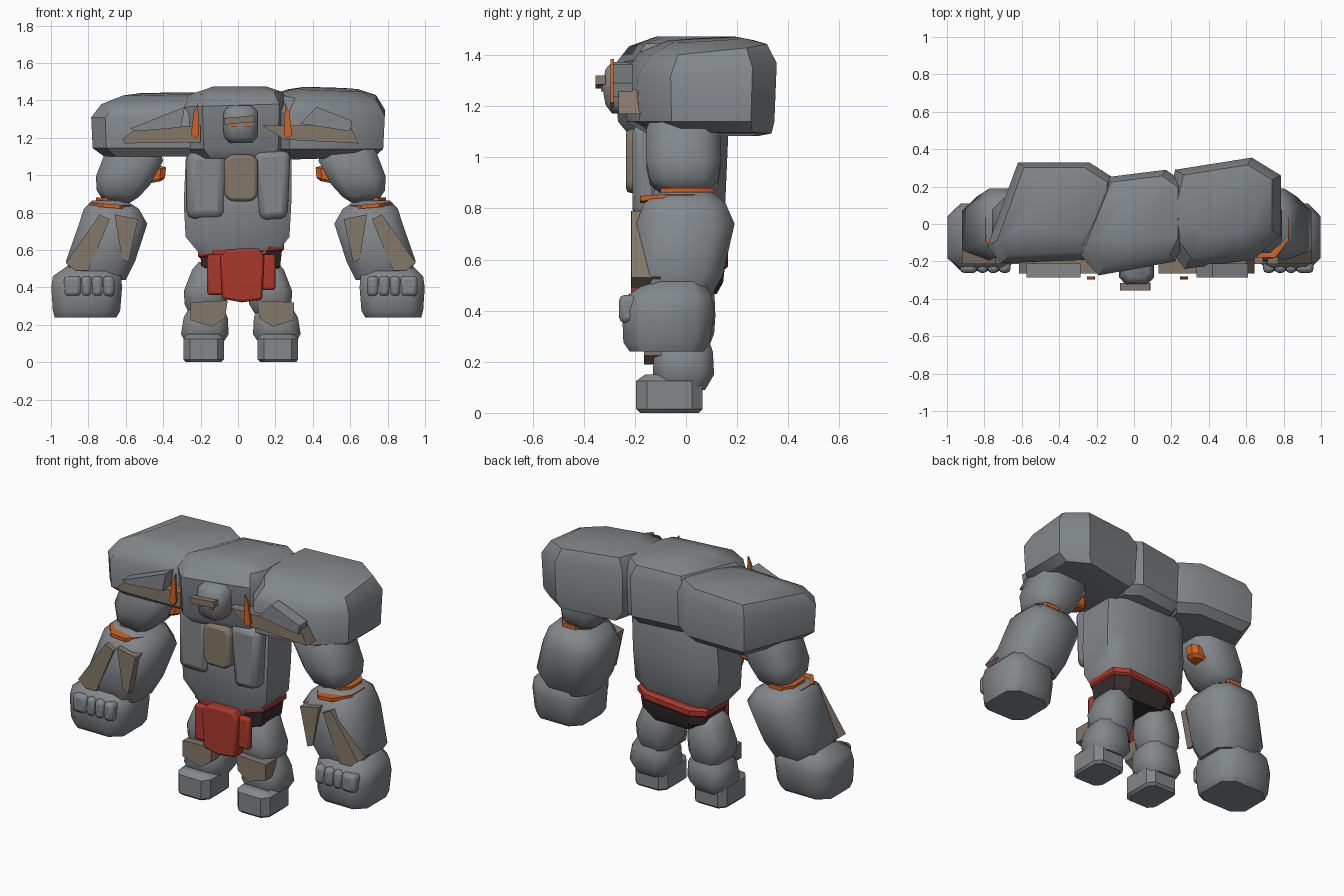
import bpy, bmesh, math
from mathutils import Vector


def material(name, rgb):
    m = bpy.data.materials.new(name)
    m.diffuse_color = (*rgb, 1)
    return m


STONE = material("grey stone", (0.225, 0.245, 0.26))
TAN = material("brown stone", (0.235, 0.185, 0.14))
ORANGE = material("orange crystal", (0.65, 0.12, 0.015))
RED = material("red cloth", (0.40, 0.04, 0.025))
DARK = material("dark leather", (0.035, 0.028, 0.026))


def finish(name, bm, mat, angle=30, bevel=0, segments=2):
    bmesh.ops.recalc_face_normals(bm, faces=bm.faces)
    me = bpy.data.meshes.new(name)
    bm.to_mesh(me)
    bm.free()
    me.materials.append(mat)
    ob = bpy.data.objects.new(name, me)
    bpy.context.collection.objects.link(ob)
    if bevel:
        mod = ob.modifiers.new("worn edges", 'BEVEL')
        mod.width, mod.segments, mod.limit_method = bevel, segments, 'ANGLE'
        mod.angle_limit = math.radians(25)
    bpy.ops.object.select_all(action='DESELECT')
    ob.select_set(True)
    bpy.context.view_layer.objects.active = ob
    bpy.ops.object.shade_smooth_by_angle(angle=math.radians(angle))
    return ob


def loft(name, rings, mat, **kw):
    """Skin a stack of equal-sized rings and cap both ends."""
    bm = bmesh.new()
    loops = [[bm.verts.new(p) for p in r] for r in rings]
    for a, b in zip(loops, loops[1:]):
        for i in range(len(a)):
            j = (i + 1) % len(a)
            bm.faces.new((a[i], a[j], b[j], b[i]))
    bm.faces.new(loops[0])
    bm.faces.new(loops[-1])
    return finish(name, bm, mat, **kw)


def rock(name, levels, mat=STONE, side=1, cut=0.5, slope=0, angle=48, **kw):
    """Chamfered boulder; levels are (z, x0, x1, y0, y1)."""
    rings = []
    for z, x0, x1, y0, y1 in levels:
        cx, cy, rx, ry = (x0 + x1) / 2, (y0 + y1) / 2, (x1 - x0) / 2, (y1 - y0) / 2
        k = 1 - cut
        shape = [(1, -k), (1, k), (k, 1), (-k, 1), (-1, k), (-1, -k), (-k, -1), (k, -1)]
        rings.append([(side * (cx + u * rx), cy + v * ry, z + slope * u * rx) for u, v in shape])
    return loft(name, rings, mat, angle=angle, **kw)


def slab(name, outline, levels):
    """Boulder from a plan outline; levels are (scale, z, slope in x, slope in y, shift y)."""
    c = sum((Vector(p) for p in outline), Vector((0, 0))) / len(outline)
    rings = []
    for s, z, tx, ty, dy in levels:
        rings.append([(c.x + (x - c.x) * s, c.y + (y - c.y) * s + dy,
                       z + tx * (x - c.x) * s + ty * (y - c.y) * s) for x, y in outline])
    return loft(name, rings, STONE, angle=36)


def plate(name, outline, y0, y1, mat, side=1, **kw):
    """Flat piece with a front outline in x and z."""
    return loft(name, [[(side * x, y, z) for x, z in outline] for y in (y0, y1)], mat, **kw)


def box(name, x0, x1, y0, y1, z0, z1, mat, side=1, **kw):
    return plate(name, [(x0, z0), (x1, z0), (x1, z1), (x0, z1)], y0, y1, mat, side, **kw)


# Three great shoulder boulders, grown into one another
slab("left_shoulder", [(-.62, .33), (-.24, .33), (-.10, .24), (-.12, 0), (-.22, -.19),
                       (-.71, -.21), (-.785, -.12)],
     [(.82, 1.10, 0, 0, 0), (.98, 1.145, 0, 0, 0), (1, 1.335, .04, .06, 0),
      (.86, 1.405, .04, .08, .01), (.55, 1.435, .02, .04, .02)])
slab("middle_shoulder", [(-.15, .25), (.17, .29), (.27, .22), (.27, -.1), (.22, -.20),
                         (-.19, -.275), (-.31, -.14)],
     [(.82, 1.09, 0, 0, 0), (.97, 1.14, 0, 0, 0), (1, 1.375, .03, 0, 0),
      (.85, 1.44, .03, 0, .01), (.5, 1.473, 0, 0, .02)])
slab("right_shoulder", [(.22, .29), (.63, .355), (.785, .26), (.785, -.06), (.64, -.19),
                        (.27, -.24), (.14, -.05)],
     [(.8, 1.09, .03, 0, .04), (.97, 1.14, 0, 0, 0), (1, 1.345, -.05, .1, 0),
      (.84, 1.425, -.06, .1, .01), (.5, 1.46, -.04, .06, .02)])

# Torso and chest plates
rock("torso", [(.58, -.205, .205, -.155, .11), (.67, -.28, .275, -.175, .145),
               (.85, -.29, .285, -.18, .155), (1.08, -.28, .285, -.17, .165),
               (1.16, -.26, .26, -.14, .14)], cut=.33)
box("left_chest_plate", -.275, -.065, -.195, -.1, .765, 1.13, STONE, bevel=.045)
plate("right_chest_plate", [(.115, .76), (.265, .77), (.28, 1.13), (.085, 1.13)],
      -.21, -.1, STONE, bevel=.035)
plate("sternum", [(-.04, .86), (.075, .86), (.107, .89), (.107, 1.08), (.075, 1.11),
                  (-.04, 1.11), (-.075, 1.08), (-.075, .89)], -.235, -.15, TAN, bevel=.018)

# Head, brow and eyes
rock("head", [(1.172, -.045, .075, -.29, -.12), (1.205, -.075, .105, -.315, -.12),
              (1.28, -.08, .108, -.328, -.12), (1.345, -.075, .105, -.315, -.12),
              (1.372, -.045, .075, -.29, -.12)], cut=.42)
plate("brow", [(-.073, 1.27), (.088, 1.285), (.085, 1.32), (-.075, 1.305)], -.355, -.315, TAN)
for n, x in (("left", -.022), ("right", .053)):
    box(n + "_eye", x - .013, x + .013, -.333, -.31, 1.257, 1.28, ORANGE)

# Armour fragments and glowing shards on the shoulder fronts
plate("left_shoulder_band", [(-.61, 1.17), (-.2, 1.175), (-.2, 1.265), (-.54, 1.255),
                             (-.615, 1.195)], -.265, -.17, TAN)
plate("right_shoulder_band", [(.13, 1.265), (.25, 1.19), (.645, 1.17), (.6, 1.265)],
      -.265, -.14, TAN)
plate("left_shoulder_chip", [(-.575, 1.25), (-.285, 1.365), (-.305, 1.255), (-.54, 1.235)],
      -.285, -.21, STONE)
plate("right_shoulder_chip", [(.335, 1.275), (.42, 1.365), (.61, 1.29), (.6, 1.235)],
      -.285, -.21, STONE)
for n, x, t in (("left", -.228, 1), ("right", .266, -1)):
    plate(n + "_shard", [(x + .006 * t, 1.195), (x - .024 * t, 1.215), (x - .008 * t, 1.335),
                         (x + .014 * t, 1.385), (x + .02 * t, 1.22)], -.296, -.282, ORANGE)

for side, n in ((-1, "left"), (1, "right")):
    # Arm boulders; the left arm hangs slightly closer to the body
    wide = .03 if side < 0 else 0
    arm = [
        rock(n + "_upper_arm", [(1.18, .46, .70, -.12, .12), (1.10, .43, .74, -.155, .135),
                                (.97, .5, .79, -.155, .135), (.90, .56, .785, -.14, .125),
                                (.855, .62, .75, -.09, .08)], side=side, slope=.15, cut=.42),
        rock(n + "_elbow_glow", [(.825, .59, .825, -.18, .12), (.845, .59, .825, -.18, .12)],
             ORANGE, side, slope=.08, cut=.6),
        rock(n + "_elbow_core", [(.84, .62, .79, -.1, .11), (.88, .62, .79, -.1, .11)],
             ORANGE, side),
        rock(n + "_forearm", [(.865, .63, .81, -.1, .1), (.82, .56, .855, -.165, .155),
                              (.74, .515, .88, -.195, .19), (.54, .58, .95, -.21, .145),
                              (.44, .63, .9, -.17, .09)], side=side, cut=.42),
        # Crystal behind the inner arm
        rock(n + "_arm_crystal", [(.96, .44, .53, .0, .075), (.975, .42, .53, -.01, .085),
                                  (1.03, .415, .53, -.01, .085), (1.04, .44, .53, 0, .075)],
             ORANGE, side, slope=-.2, angle=25),
        # Forearm guards
        plate(n + "_inner_guard", [(.565, .765), (.69, .79), (.65, .55), (.615, .535)],
              -.215, -.1, TAN, side),
        plate(n + "_outer_guard", [(.77, .79), (.95, .53), (.90, .49), (.83, .49), (.715, .765)],
              -.213, -.1, TAN, side),
        rock(n + "_fist", [(.24, .68, .98 + wide, -.22, .07), (.275, .66, .99 + wide, -.245, .095),
                           (.40, .65, .998 + wide, -.25, .11),
                           (.46, .655, .99 + wide, -.23, .1),
                           (.53, .72, .92, -.12, .06)], side=side, cut=.38)]
    # Four knuckles, the outermost broader
    edges = (.69, .752, .812, .868, .96)
    for i, (a, b) in enumerate(zip(edges, edges[1:])):
        arm.append(box(f"{n}_knuckle_{i + 1}", a, b, -.262, -.17, .352, .462, STONE, side,
                       bevel=.022))
    for part in arm:
        part.location.x = wide
    # Legs, slightly uneven about the middle
    d = .03 if side > 0 else 0
    rock(n + "_thigh", [(.535, .09, .21, -.08, .08), (.495, .06, .245, -.11, .11),
                        (.38, .055, .29, -.125, .115), (.31, .06, .285, -.12, .11),
                        (.26, .09, .26, -.09, .09)], side=side, cut=.42)
    rock(n + "_shin", [(.31, .09 + d, .25 + d, -.09, .08), (.24, .055 + d, .29 + d, -.125, .105),
                       (.15, .05 + d, .305 + d, -.13, .11), (.09, .09 + d, .27 + d, -.09, .075)],
         side=side, cut=.42)
    rock(n + "_foot", [(0, .09 + d, .28 + d, -.18, .05), (.015, .075 + d, .292 + d, -.195, .065),
                       (.125, .075 + d, .292 + d, -.195, .065), (.15, .10 + d, .27 + d, -.16, .04)],
         side=side, cut=.32, angle=30)
    k = .045 if side > 0 else 0
    plate(n + "_knee_guard", [(.055 + k, .33), (.255 + k, .32), (.255 + k, .225),
                              (.14 + k, .19), (.07 + k, .235)], -.165, -.06, TAN, side)

# Pelvis, tilted belt and layered loincloth
rock("pelvis", [(.465, -.15, .18, -.11, .12), (.51, -.195, .225, -.145, .145),
                (.6, -.205, .235, -.155, .155)], DARK, cut=.35, angle=30)
rock("belt", [(.575, -.205, .235, -.145, .155), (.585, -.215, .247, -.16, .165),
              (.615, -.215, .247, -.16, .165), (.625, -.205, .235, -.15, .15)],
     RED, cut=.35, slope=.08, angle=30)
box("loincloth_left", -.165, -.07, -.185, -.14, .36, .575, RED, bevel=.014)
box("loincloth_right", .11, .2, -.185, -.14, .385, .575, RED, bevel=.014)
plate("loincloth_middle", [(-.085, .34), (.02, .32), (.13, .335), (.14, .57), (.11, .61),
                           (-.06, .605), (-.095, .56)], -.215, -.13, RED, bevel=.014)
